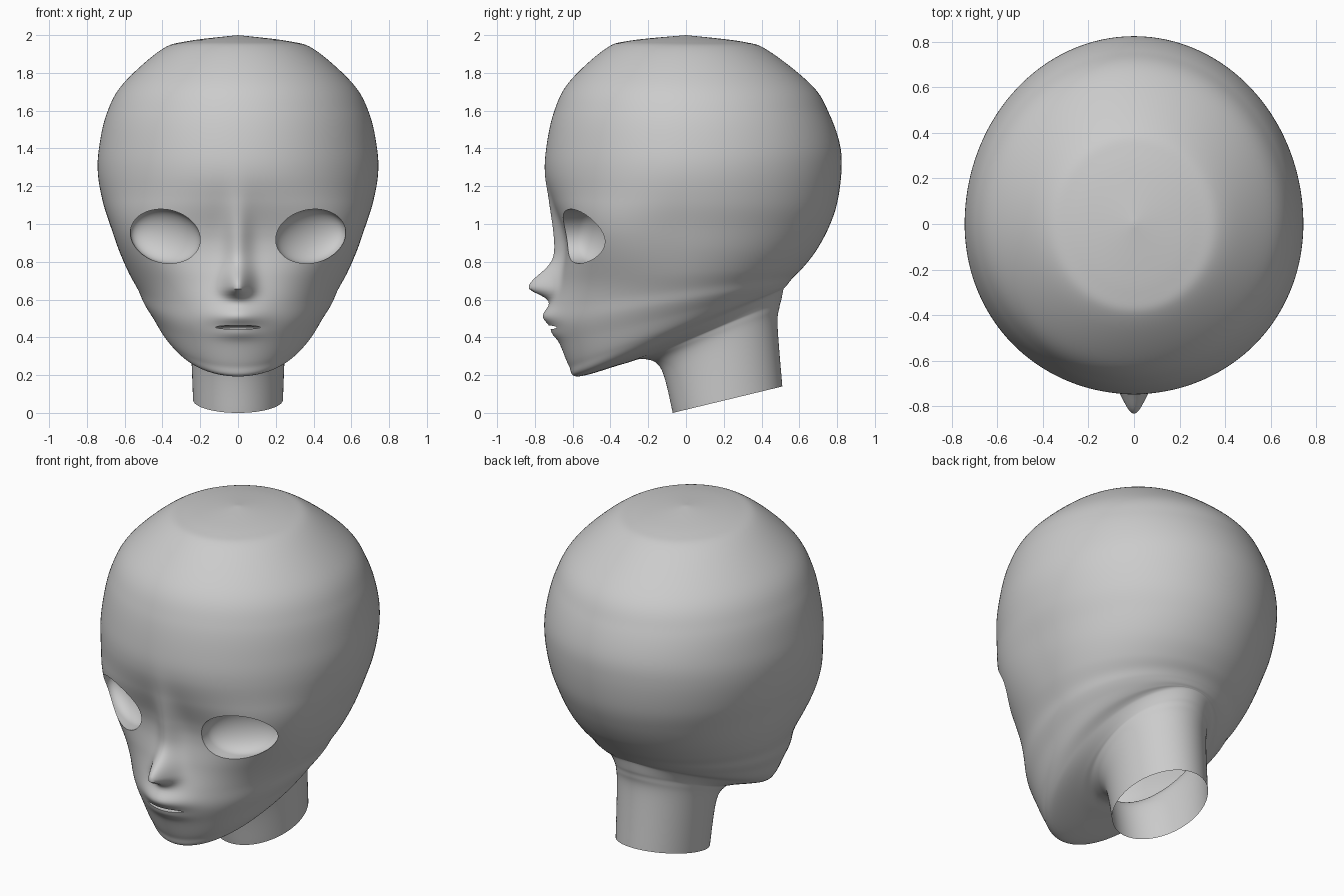
import bpy, bmesh, math
from math import sin, cos, pi, exp

if "Cube" in bpy.data.objects:
    bpy.data.objects.remove(bpy.data.objects["Cube"])

skin = bpy.data.materials.new("plain_grey")
skin.diffuse_color = (0.6, 0.6, 0.6, 1)
skin.use_nodes = True
skin.node_tree.nodes["Principled BSDF"].inputs["Base Color"].default_value = skin.diffuse_color

# Tilted head sections, crown to neck: front y, front z, back y, back z, half width
SECTIONS = [
    (0, 2, 0, 2, 0),
    (-.30, 1.97, .30, 1.965, .27),
    (-.43, 1.925, .44, 1.915, .41),
    (-.62, 1.75, .67, 1.73, .61),
    (-.70, 1.59, .76, 1.58, .695),
    (-.74, 1.40, .815, 1.42, .735),
    (-.743, 1.26, .823, 1.28, .742),
    (-.705, 1.12, .80, 1.11, .715),
    (-.65, .97, .755, .98, .67),
    (-.637, .86, .69, .86, .63),
    (-.66, .72, .62, .77, .58),
    (-.685, .58, .57, .72, .53),
    (-.69, .47, .545, .69, .50),
    (-.665, .37, .53, .67, .46),
    (-.62, .25, .52, .66, .41),
    (-.57, .193, .515, .65, .35),
    (-.33, .26, .505, .60, .285),
    (-.22, .285, .495, .56, .265),
    (-.13, .23, .485, .46, .25),
    (-.07, 0, .51, .14, .238),
]
COLS, STEPS = 200, 9


def section_at(i, t):
    """Smooth interpolation through the sections."""
    last = len(SECTIONS) - 1
    a, b, c, d = (SECTIONS[min(max(k, 0), last)] for k in (i - 1, i, i + 1, i + 2))
    return [0.5 * (2 * q + (r - p) * t + (2 * p - 5 * q + 4 * r - s) * t * t
                   + (3 * q - p - 3 * r + s) * t ** 3)
            for p, q, r, s in zip(a, b, c, d)]


def bump(x, z, height, z0, up, down, wide):
    return height * exp(-((z - z0) / (up if z > z0 else down)) ** 2 / 2
                        - (x / wide) ** 2 / 2)


def face_relief(x, z):
    nose = bump(x, z, .14, .665, .07, .035, .05) + bump(x, z, .06, .9, .15, .15, .05)
    muzzle = bump(x, z, .03, .52, .08, .08, .13)
    lips = bump(x, z, .035, .51, .035, .03, .09) + bump(x, z, .014, .42, .022, .022, .08)
    return nose + muzzle + lips


def make_object(name, bm):
    bmesh.ops.recalc_face_normals(bm, faces=bm.faces)
    mesh = bpy.data.meshes.new(name)
    bm.to_mesh(mesh)
    bm.free()
    mesh.materials.append(skin)
    obj = bpy.data.objects.new(name, mesh)
    bpy.context.collection.objects.link(obj)
    return obj


def bridge_rings(bm, rings):
    for r0, r1 in zip(rings, rings[1:]):
        for j in range(len(r0)):
            k = (j + 1) % len(r0)
            bm.faces.new((r0[j], r0[k], r1[k], r1[j]))


def fan(bm, tip, ring):
    for j in range(len(ring)):
        bm.faces.new((tip, ring[j], ring[(j + 1) % len(ring)]))


# Head and neck, lofted in one piece
bm = bmesh.new()
rings = []
for row in range(1, (len(SECTIONS) - 1) * STEPS + 1):
    i = min(row // STEPS, len(SECTIONS) - 2)
    yf, zf, yb, zb, w = section_at(i, row / STEPS - i)
    # widest point moves back along the neck; the face is squarer at the eyes
    yc = max(0, yf + .57) * .44 if zf < .32 else 0
    square = 2 + .8 * exp(-((zf - .93) / .2) ** 2)
    ring = []
    for j in range(COLS):
        t = 2 * pi * j / COLS
        t -= 0.55 * sin(t)              # finer columns on the face
        a, b = cos(t), sin(t)
        n = square if a > 0 else 2
        r = (abs(a) ** n + abs(b) ** n) ** (-1 / n)
        x = w * r * b
        y = yc - r * a * ((yc - yf) if a > 0 else (yb - yc))
        z = zf + (zb - zf) * (y - yf) / (yb - yf)
        if a > 0 and y < -.4:
            y -= face_relief(x, z) * min(1, (-.4 - y) * 10)
        ring.append(bm.verts.new((x, y, z)))
    rings.append(ring)
fan(bm, bm.verts.new((0, 0, 2)), rings[0])
bridge_rings(bm, rings)
bm.faces.new(rings[-1])                 # temporary cap for clean cutting
head = make_object("head", bm)


# Eye socket cutters: slanted oval prisms with a bowl-shaped end
def eye_cutter(side):
    bm = bmesh.new()
    tilt = math.radians(13)

    def ring_at(scale, depth):
        ring = []
        for j in range(72):
            t = 2 * pi * j / 72
            u, v = .187 * scale * cos(t), .141 * scale * sin(t)
            x = .385 + u * cos(tilt) - v * sin(tilt)
            z = .935 + u * sin(tilt) + v * cos(tilt)
            y = -1 if depth is None else -.50 + .4 * (x - .385) + depth
            ring.append(bm.verts.new((side * x, y, z)))
        return ring

    rings = [ring_at(1, None)]
    for k in range(12):
        p = k / 12 * pi / 2
        rings.append(ring_at(cos(p), .10 * sin(p)))
    bridge_rings(bm, rings)
    bm.faces.new(rings[0])
    fan(bm, bm.verts.new((side * .385, -.40, .935)), rings[-1])
    return make_object("eye_socket_cutter", bm)


# Mouth slit cutter
bm = bmesh.new()
bmesh.ops.create_uvsphere(bm, u_segments=48, v_segments=24, radius=1)
for v in bm.verts:
    v.co = (v.co.x * .138, v.co.y * .07 - .72, v.co.z * .010 + .453)
cutters = [eye_cutter(1), eye_cutter(-1), make_object("mouth_cutter", bm)]

for cutter in cutters:
    mod = head.modifiers.new("cut", 'BOOLEAN')
    mod.operation = 'DIFFERENCE'
    mod.solver = 'EXACT'
    mod.object = cutter
depsgraph = bpy.context.evaluated_depsgraph_get()
cut_mesh = bpy.data.meshes.new_from_object(head.evaluated_get(depsgraph))
head.modifiers.clear()
head.data = cut_mesh
for cutter in cutters:
    bpy.data.objects.remove(cutter)

# Open the bottom of the neck
bm = bmesh.new()
bm.from_mesh(head.data)
caps = [f for f in bm.faces
        if all(abs(v.co.z - (v.co.y + .07) * .14 / .58) < 1e-4 for v in f.verts)]
bmesh.ops.delete(bm, geom=caps, context='FACES_ONLY')
bm.to_mesh(head.data)
bm.free()

bpy.context.view_layer.objects.active = head
head.select_set(True)
bpy.ops.object.shade_smooth_by_angle(angle=math.radians(40))
